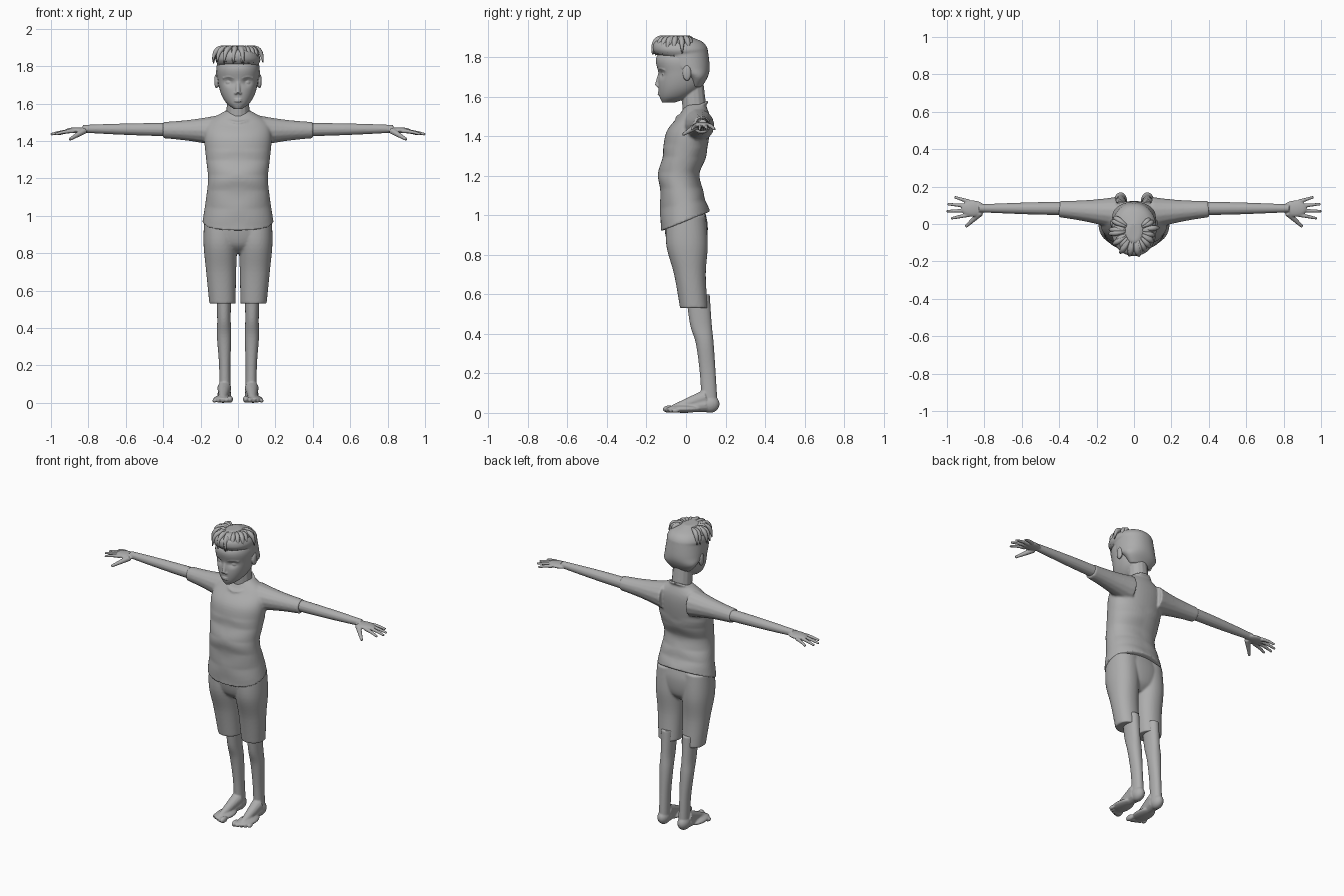
import bpy, bmesh, math, random
from mathutils import Vector, Matrix

default_cube = bpy.data.objects.get("Cube")
if default_cube:
    bpy.data.objects.remove(default_cube, do_unlink=True)
random.seed(4)

clay = bpy.data.materials.new("clay grey")
clay.use_nodes = True
clay.diffuse_color = (.42, .42, .42, 1)
shader = next(node for node in clay.node_tree.nodes if node.type == 'BSDF_PRINCIPLED')
shader.inputs["Base Color"].default_value = clay.diffuse_color


def smooth_path(rows, steps=6):
    """Catmull-Rom interpolation between neighbouring stations."""
    path = []
    last = len(rows) - 1
    for i in range(last):
        before, start, end, after = (rows[min(max(i + k, 0), last)] for k in (-1, 0, 1, 2))
        for step in range(steps):
            t = step / steps
            slope_in, slope_out = (end - before) / 2, (after - start) / 2
            ease = t * t * (3 - 2 * t)
            path.append(start.lerp(end, ease) + slope_in * (t * (1 - t) ** 2)
                        - slope_out * (t * t * (1 - t)))
    return path + [rows[last]]


def skin(bm, rings):
    """Joins rings of points into a closed shell."""
    loops = [[bm.verts.new(point) for point in ring] for ring in rings]
    count = len(loops[0])
    faces = [bm.faces.new((low[j], low[j - 1], high[j - 1], high[j]))
             for low, high in zip(loops, loops[1:]) for j in range(count)]
    faces += [bm.faces.new(loops[0]), bm.faces.new(reversed(loops[-1]))]
    bmesh.ops.recalc_face_normals(bm, faces=faces)
    return [vert for loop in loops for vert in loop]


def circle(sides):
    return [(math.cos(math.tau * j / sides), math.sin(math.tau * j / sides)) for j in range(sides)]


def ring(z, front, back, width, side=0):
    """Oval section: centre, half width and half depth."""
    return Vector((side, (front + back) / 2, z, width, (back - front) / 2))


def loft(bm, *stations, boxy=.93, sides=48):
    rings = []
    for x, y, z, width, depth in smooth_path(stations):
        rings.append([(x + width * math.copysign(abs(c) ** boxy, c),
                       y + depth * math.copysign(abs(s) ** boxy, s), z)
                      for c, s in circle(sides)])
    return skin(bm, rings)


def tube(bm, path, radii, sides=14):
    rings = []
    for i, (point, radius) in enumerate(zip(path, radii)):
        ahead, behind = path[min(i + 1, len(path) - 1)], path[max(i - 1, 0)]
        turn = (ahead - behind).to_track_quat('Z', 'Y')
        rings.append([point + turn @ Vector((radius * c, radius * s, 0)) for c, s in circle(sides)])
    skin(bm, rings)


def limb(bm, start, end, thick, thin, bulge=0, bow=(0, 0, 0), steps=12):
    """Tapered tube that can bow sideways and swell in the middle."""
    path, radii = [], []
    for i in range(steps + 1):
        t = i / steps
        arch = math.sin(math.pi * t)
        path.append(Vector(start).lerp(Vector(end), t) + Vector(bow) * arch)
        radii.append(thick + (thin - thick) * t + bulge * arch)
    tube(bm, path, radii)


def ball(bm, centre, size):
    placement = Matrix.Translation(centre) @ Matrix.Diagonal((*size, 1))
    bmesh.ops.create_uvsphere(bm, u_segments=20, v_segments=12, radius=1, matrix=placement)


def finish(bm, name, voxel=None, mirror=True, relax=3):
    """Mirrors the shells, fuses them into one surface and relaxes it."""
    mesh = bpy.data.meshes.new(name)
    bm.to_mesh(mesh)
    bm.free()
    part = bpy.data.objects.new(name, mesh)
    bpy.context.collection.objects.link(part)
    mesh.materials.append(clay)
    mesh.shade_smooth()
    if mirror:
        part.modifiers.new("mirror", 'MIRROR').use_mirror_merge = False
    if voxel:
        fuse = part.modifiers.new("fuse", 'REMESH')
        fuse.mode = 'VOXEL'
        fuse.voxel_size = voxel
        fuse.use_smooth_shade = True
        soften = part.modifiers.new("soften", 'SMOOTH')
        soften.iterations = relax


# Shirt: torso with a hem that rises to the back, soft folds, sleeves and collar
bm = bmesh.new()
torso = loft(bm,
             ring(z=.97, front=-.13, back=.12, width=.19),
             ring(z=1.1, front=-.13, back=.09, width=.17),
             ring(z=1.2, front=-.14, back=.07, width=.16),
             ring(z=1.3, front=-.12, back=.1, width=.17),
             ring(z=1.42, front=-.1, back=.12, width=.18),
             ring(z=1.5, front=-.04, back=.12, width=.16),
             ring(z=1.56, front=0, back=.1, width=.07))
for vert in torso:
    hem_pull = min(max((1.15 - vert.co.z) * 5, 0), 1)
    if vert.co.z < 1.35:
        vert.co.y += .003 * math.sin(40 * vert.co.z + 14 * vert.co.x)
    vert.co.z += .45 * vert.co.y * hem_pull
limb(bm, start=(.1, .06, 1.455), end=(.4, .08, 1.458), thick=.085, thin=.044, bulge=-.006)
collar = [Vector((.076 * s, .03 - .076 * c, 1.535 - .038 * c)) for c, s in circle(24)[:13]]
tube(bm, collar, [.008] * len(collar))
finish(bm, "shirt", voxel=.007)

# Shorts: pelvis and two wide legs
bm = bmesh.new()
loft(bm,
     ring(z=.8, front=-.04, back=.06, width=.05),
     ring(z=.85, front=-.09, back=.1, width=.14),
     ring(z=.95, front=-.11, back=.11, width=.18),
     ring(z=1.04, front=-.1, back=.09, width=.16))
loft(bm,
     ring(z=.53, front=-.03, back=.11, width=.07, side=.083),
     ring(z=.7, front=-.06, back=.1, width=.08, side=.09),
     ring(z=.85, front=-.1, back=.11, width=.09, side=.094),
     ring(z=1, front=-.1, back=.1, width=.09, side=.09))
finish(bm, "shorts", voxel=.007)

# Bare lower legs, feet and toes
bm = bmesh.new()
loft(bm,
     ring(z=.6, front=0, back=.12, width=.04, side=.076),
     ring(z=.45, front=.02, back=.13, width=.036, side=.075),
     ring(z=.35, front=.05, back=.14, width=.038, side=.074),
     ring(z=.2, front=.07, back=.15, width=.03, side=.071),
     ring(z=.04, front=.08, back=.16, width=.03, side=.07))
ball(bm, centre=(.072, .12, .045), size=(.036, .05, .045))
ball(bm, centre=(.08, -.01, .02), size=(.053, .09, .02))
for ankle in (.042, .08):
    limb(bm, start=(.073, .1, ankle), end=(.08, -.07, .02), thick=.038, thin=.018)
for toe in range(5):
    radius = max(.019 - .004 * toe, .012)
    ball(bm, centre=(.042 + .021 * toe, -.086 + .002 * toe * toe, radius),
         size=(radius * .85, radius * 1.7, radius))
finish(bm, "legs_and_feet", voxel=.005, relax=2)

# Bare arms, palms, fanned fingers and thumbs
bm = bmesh.new()
limb(bm, start=(.3, .083, 1.46), end=(.83, .084, 1.465), thick=.037, thin=.021, bulge=.003)
ball(bm, centre=(.86, .082, 1.457), size=(.065, .044, .016))
for finger in range(4):
    reach = 1.003 - .015 * (finger - 1.3) ** 2
    limb(bm, start=(.88, .05 + .023 * finger, 1.453), end=(reach, .03 + .038 * finger, 1.435),
         thick=.012, thin=.007, bow=(0, 0, .004))
limb(bm, start=(.82, .06, 1.456), end=(.9, -.015, 1.408), thick=.018, thin=.008)
finish(bm, "arms_and_hands", voxel=.004)

# Head: skull with eye sockets, neck and facial features
bm = bmesh.new()
skull = loft(bm,
             ring(z=1.57, front=-.12, back=-.06, width=.02),
             ring(z=1.6, front=-.133, back=.02, width=.06),
             ring(z=1.65, front=-.14, back=.08, width=.09),
             ring(z=1.72, front=-.14, back=.1, width=.107),
             ring(z=1.8, front=-.15, back=.11, width=.11),
             ring(z=1.88, front=-.08, back=.05, width=.06), sides=64)
for vert in skull:
    if vert.co.y < 0:
        away = Vector((abs(vert.co.x) - .047, 1.4 * (vert.co.z - 1.714))).length / .024
        vert.co.y += .016 * math.exp(-away * away)
limb(bm, start=(0, .05, 1.46), end=(0, .03, 1.68), thick=.064, thin=.058)
limb(bm, start=(0, -.126, 1.73), end=(0, -.146, 1.655), thick=.011, thin=.013)
ball(bm, centre=(.011, -.138, 1.655), size=(.01, .012, .008))
for lip_height in (1.612, 1.622):
    ball(bm, centre=(0, -.133, lip_height), size=(.022, .011, .005))
ball(bm, centre=(.047, -.102, 1.713), size=(.021, .02, .015))
limb(bm, start=(.02, -.136, 1.735), end=(.08, -.106, 1.735), thick=.005, thin=.005,
     bow=(0, -.009, .009))
ball(bm, centre=(.115, .005, 1.72), size=(.012, .022, .04))
finish(bm, "head_and_neck", voxel=.004)

# Hair: short cap at the back and sides under a fuller top
bm = bmesh.new()
loft(bm,
     ring(z=1.65, front=.02, back=.08, width=.07),
     ring(z=1.7, front=0, back=.11, width=.11),
     ring(z=1.75, front=-.1, back=.12, width=.118),
     ring(z=1.84, front=-.13, back=.11, width=.11))
loft(bm,
     ring(z=1.81, front=-.15, back=.1, width=.11),
     ring(z=1.84, front=-.17, back=.11, width=.12),
     ring(z=1.88, front=-.16, back=.08, width=.095),
     ring(z=1.91, front=-.09, back=0, width=.03))
finish(bm, "hair", voxel=.006, mirror=False, relax=2)

# Hair locks sweeping from the crown over the fringe and sides
bm = bmesh.new()
for degrees in range(-120, 121, 10):
    angle = math.radians(degrees + random.uniform(-4, 4))
    drop = random.uniform(.075, .095)
    lean = random.uniform(-.03, .03)
    path, radii = [], []
    for step in range(11):
        t = step / 10
        spread = .35 + .65 * math.sin(math.pi / 2 * t)
        path.append(Vector((spread * .118 * math.sin(angle) + lean * t,
                            -.035 - spread * .135 * math.cos(angle), 1.9 - drop * t ** 3)))
        radii.append(.003 + .012 * math.sin(math.pi * t))
    tube(bm, path, radii, sides=8)
finish(bm, "hair_locks", mirror=False)
